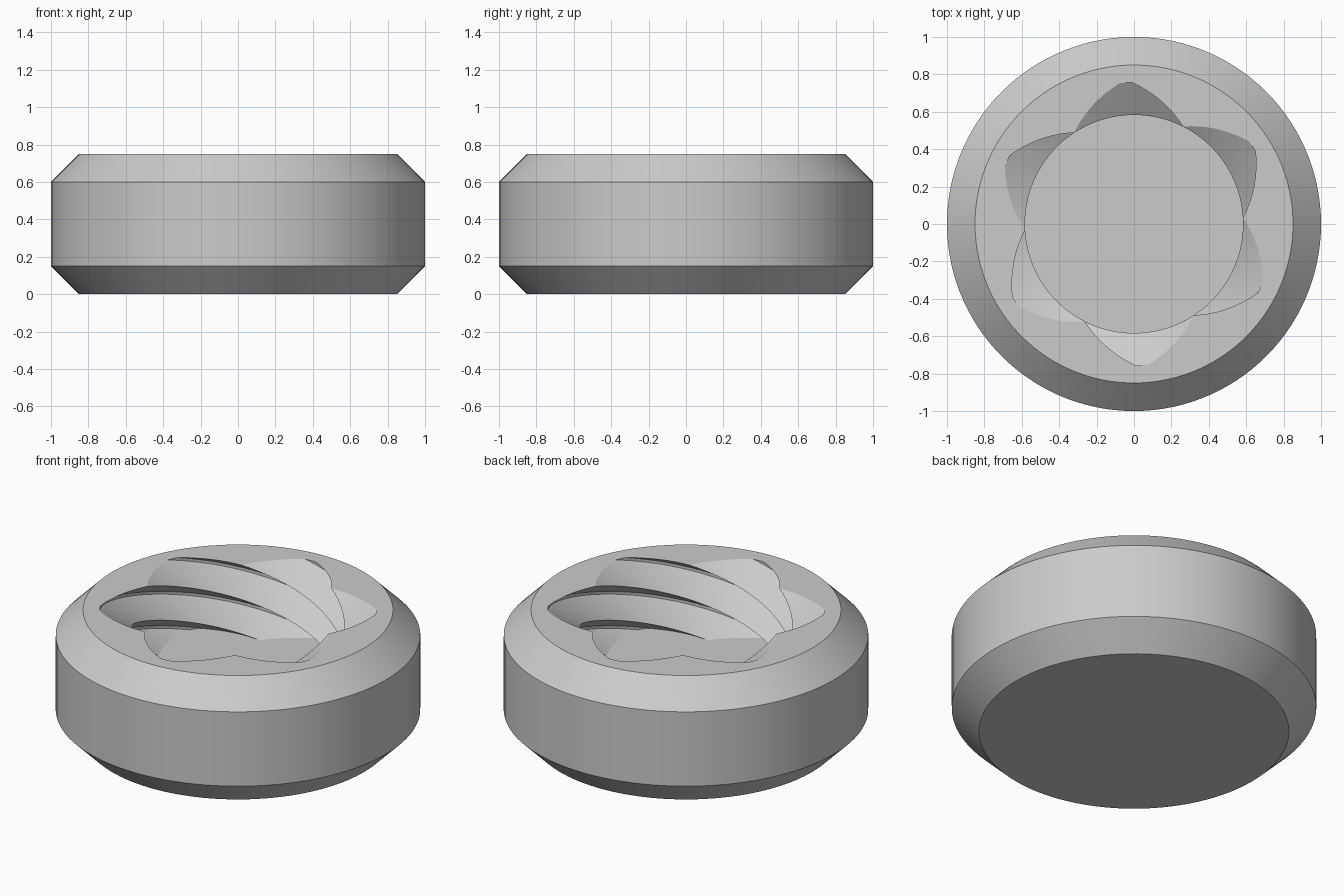
import bpy
import bmesh
from math import cos, sin, radians

cube = bpy.data.objects.get("Cube")
if cube:
    bpy.data.objects.remove(cube, do_unlink=True)

# Main dimensions
HEIGHT, FLOOR = 0.75, 0.30
RIDGE_R, GROOVE_R = 0.583, 0.757
STARTS, STEPS, ROWS = 6, 20, 48
COUNT = STARTS * STEPS
TWIST = 130.0       # turn of the grooves from the top down to the floor
PHASE = 63.3        # direction of the first ridge at the top
CREST = 0.04        # half width of the flat groove bottom, as part of a pitch

grey = bpy.data.materials.new("light_grey")
grey.use_nodes = True
colour = (0.6, 0.6, 0.6, 1.0)
grey.diffuse_color = colour
grey.node_tree.nodes["Principled BSDF"].inputs["Base Color"].default_value = colour

bm = bmesh.new()


def ring(points, z):
    """Closed loop of vertices from (radius, degrees) pairs."""
    return [bm.verts.new((r * cos(radians(a)), r * sin(radians(a)), z)) for r, a in points]


def bridge(a, b):
    for i in range(COUNT):
        j = (i + 1) % COUNT
        bm.faces.new((a[i], a[j], b[j], b[i]))


def circle(radius):
    return [(radius, PHASE + 360 * i / COUNT) for i in range(COUNT)]


def groove_section(turn):
    """Six V-shaped grooves with narrow flat bottoms around the bore."""
    half = STEPS // 2
    points = []
    for i in range(COUNT):
        tooth, k = divmod(i, STEPS)
        side = min(k, STEPS - k)
        t = min(side / (half - 1), 1.0)
        u = 0.5 if side == half else t * (0.5 - CREST)
        if k > half:
            u = 1 - u
        radius = RIDGE_R + (GROOVE_R - RIDGE_R) * t
        points.append((radius, PHASE - turn + (tooth + u) * 360 / STARTS))
    return points


# Outer body with chamfered edges
profile = [(0.85, 0), (1.0, 0.15), (1.0, HEIGHT - 0.15), (0.85, HEIGHT)]
outer = [ring(circle(r), z) for r, z in profile]
bm.faces.new(list(reversed(outer[0])))
for lower, upper in zip(outer, outer[1:]):
    bridge(lower, upper)

# Helical grooves running from the top face down to the floor
last = outer[-1]
for row in range(ROWS + 1):
    f = row / ROWS
    section = ring(groove_section(TWIST * f), HEIGHT + (FLOOR - HEIGHT) * f)
    bridge(last, section)
    last = section

# Flat floor of the socket
middle = bm.verts.new((0, 0, FLOOR))
for i in range(COUNT):
    bm.faces.new((last[i], last[(i + 1) % COUNT], middle))

bmesh.ops.recalc_face_normals(bm, faces=bm.faces)
mesh = bpy.data.meshes.new("threaded_cap")
bm.to_mesh(mesh)
bm.free()
mesh.materials.append(grey)

cap = bpy.data.objects.new("threaded_cap", mesh)
bpy.context.collection.objects.link(cap)
bpy.ops.object.select_all(action="DESELECT")
cap.select_set(True)
bpy.context.view_layer.objects.active = cap
bpy.ops.object.shade_smooth_by_angle(angle=radians(30))
